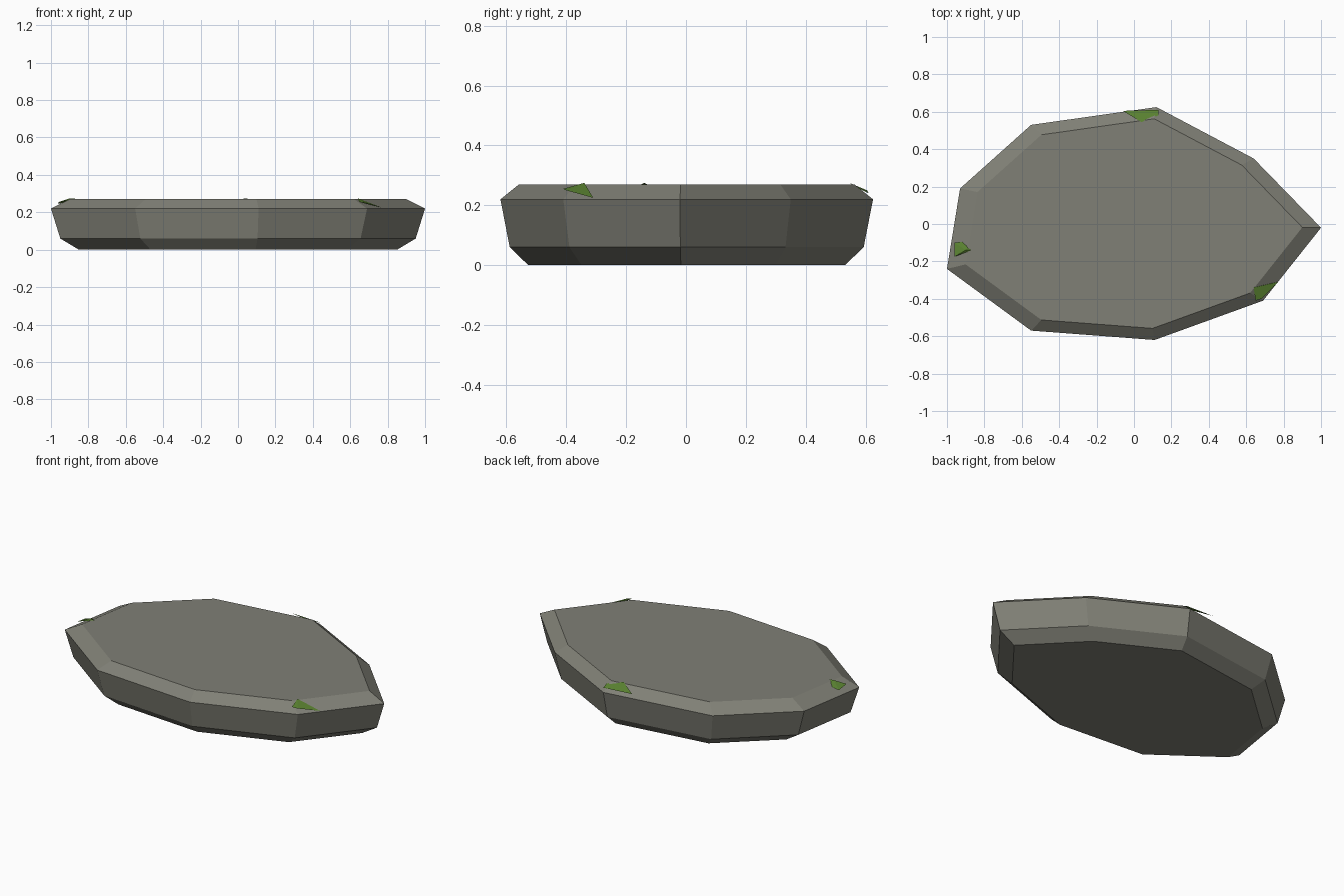
import bpy
import bmesh

cube = bpy.data.objects.get("Cube")
if cube:
    bpy.data.objects.remove(cube, do_unlink=True)


def material(name, color):
    m = bpy.data.materials.new(name)
    m.use_nodes = True
    m.diffuse_color = (*color, 1)
    m.node_tree.nodes["Principled BSDF"].inputs["Base Color"].default_value = (*color, 1)
    return m


def finish(name, bm, mat):
    bmesh.ops.recalc_face_normals(bm, faces=bm.faces)
    mesh = bpy.data.meshes.new(name)
    bm.to_mesh(mesh)
    bm.free()
    mesh.materials.append(mat)
    obj = bpy.data.objects.new(name, mesh)
    bpy.context.collection.objects.link(obj)
    return obj


stone = material("grey stone", (0.215, 0.215, 0.18))
moss = material("green moss", (0.10, 0.22, 0.03))

# Stone slab: irregular outline lofted through scaled levels
outline = [(1, -0.02), (0.64, 0.35), (0.12, 0.625), (-0.55, 0.53), (-0.93, 0.19),
           (-1, -0.24), (-0.55, -0.57), (0.11, -0.62), (0.69, -0.41)]
levels = [(0, 0.85), (0.06, 0.95), (0.22, 1), (0.27, 0.9)]
bm = bmesh.new()
rings = [[bm.verts.new((x * s, y * s, z)) for x, y in outline] for z, s in levels]
bm.faces.new(rings[0])
bm.faces.new(rings[-1])
for low, high in zip(rings, rings[1:]):
    for i in range(len(outline)):
        j = (i + 1) % len(outline)
        bm.faces.new((low[i], low[j], high[j], high[i]))
finish("stone_slab", bm, stone)


# Moss chips: small faceted wedges on the chamfered rim
def chip(name, points):
    bm = bmesh.new()
    for p in points:
        bm.verts.new(p)
    bmesh.ops.convex_hull(bm, input=bm.verts)
    finish(name, bm, moss)


chip("moss_front", [(0.64, -0.34, 0.275), (0.77, -0.31, 0.225), (0.65, -0.41, 0.255),
                    (0.68, -0.4, 0.25), (0.67, -0.33, 0.25)])
chip("moss_back", [(0.04, 0.545, 0.275), (-0.06, 0.605, 0.25), (0.13, 0.61, 0.24),
                   (0.13, 0.58, 0.255)])
chip("moss_side", [(-0.96, -0.1, 0.245), (-0.92, -0.095, 0.255), (-0.87, -0.14, 0.273),
                   (-0.9, -0.14, 0.275), (-0.96, -0.175, 0.255)])
